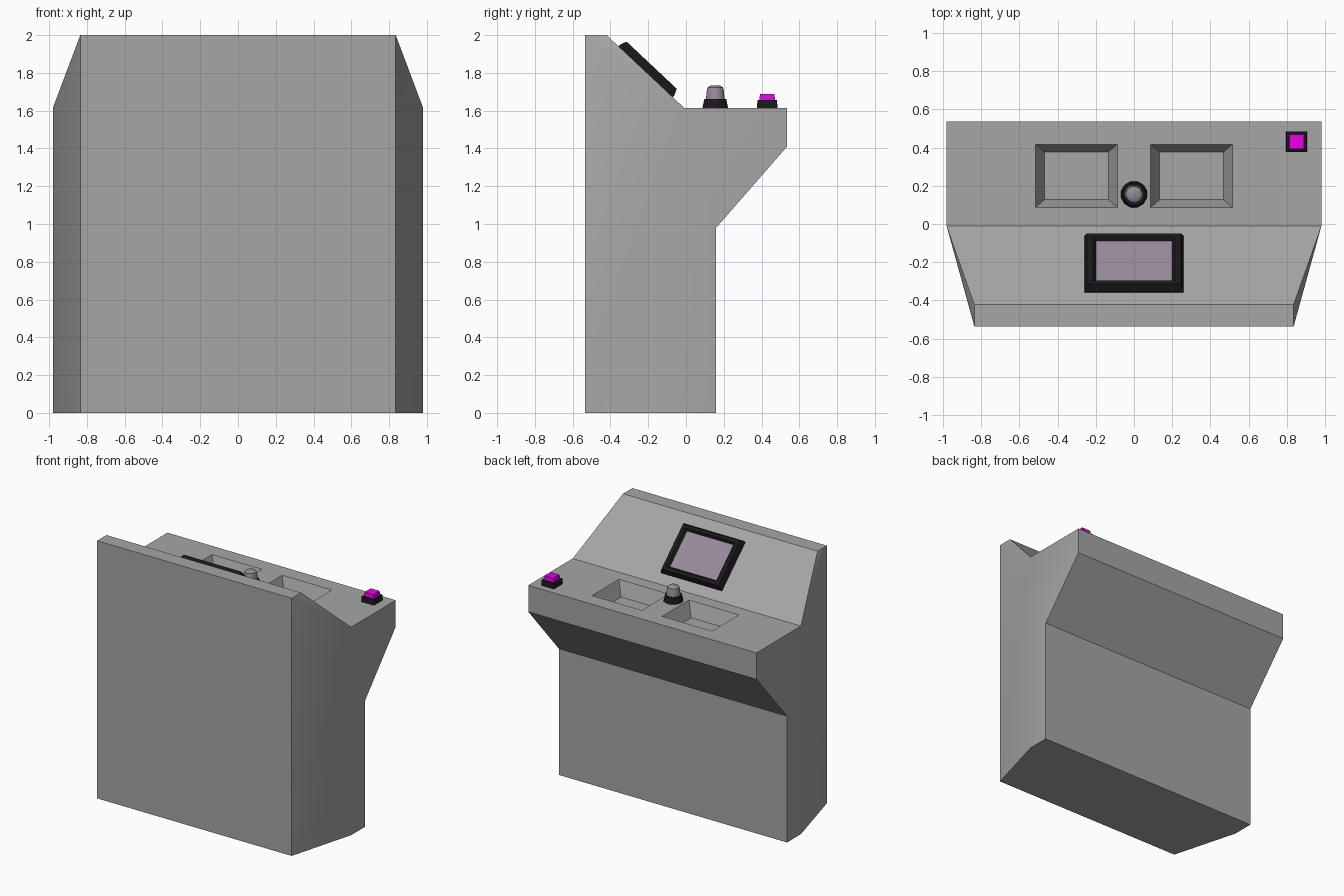
import bpy, bmesh, math
from mathutils import Matrix, Vector

if "Cube" in bpy.data.objects:
    bpy.data.objects.remove(bpy.data.objects["Cube"])


def material(name, rgb):
    m = bpy.data.materials.new(name)
    m.diffuse_color = (*rgb, 1)
    m.use_nodes = True
    m.node_tree.nodes["Principled BSDF"].inputs["Base Color"].default_value = m.diffuse_color
    return m


GREY = material("console grey", (0.38, 0.38, 0.38))
BLACK = material("trim black", (0.01, 0.01, 0.01))
MAUVE = material("display mauve", (0.32, 0.25, 0.33))
MAGENTA = material("button magenta", (0.8, 0.0, 0.8))
DESK = 1.615


def make_object(name, bm, mats):
    bmesh.ops.recalc_face_normals(bm, faces=bm.faces)
    mesh = bpy.data.meshes.new(name)
    bm.to_mesh(mesh)
    bm.free()
    for m in mats:
        mesh.materials.append(m)
    ob = bpy.data.objects.new(name, mesh)
    bpy.context.collection.objects.link(ob)
    return ob


def smooth(ob, degrees=30):
    bpy.ops.object.select_all(action='DESELECT')
    ob.select_set(True)
    bpy.context.view_layer.objects.active = ob
    bpy.ops.object.shade_smooth_by_angle(angle=math.radians(degrees))


def loft(name, rings, matrix, mats, sides=4, cap_mat=0):
    """Stack of (half x, half y, z) outlines; sides=4 gives rectangles."""
    bm = bmesh.new()
    scale = math.sqrt(2) if sides == 4 else 1
    loops = []
    for hx, hy, z in rings:
        loop = []
        for i in range(sides):
            a = 2 * math.pi * (i + 0.5) / sides
            p = Vector((hx * scale * math.cos(a), hy * scale * math.sin(a), z))
            loop.append(bm.verts.new(matrix @ p))
        loops.append(loop)
    for a, b in zip(loops, loops[1:]):
        for i in range(sides):
            j = (i + 1) % sides
            bm.faces.new((a[i], a[j], b[j], b[i]))
    bm.faces.new(loops[0])
    bm.faces.new(loops[-1]).material_index = cap_mat
    return make_object(name, bm, mats)


# Cabinet: side profile (half width, y, z), joined across x
profile = [(0.835, -0.535, 0), (0.835, -0.535, 2), (0.835, -0.42, 2),
           (0.98, -0.01, DESK), (0.98, 0.535, DESK), (0.98, 0.535, 1.41),
           (0.98, 0.16, 0.98), (0.98, 0.16, 0), (0.98, -0.01, 0)]
bm = bmesh.new()
halves = [[bm.verts.new((s * x, y, z)) for x, y, z in profile] for s in (-1, 1)]
n = len(profile)
for i in range(n):
    j = (i + 1) % n
    bm.faces.new((halves[0][i], halves[0][j], halves[1][j], halves[1][i]))
for side in halves:
    for face in ((0, 8, 3, 1), (1, 3, 2), (8, 7, 6, 5, 4, 3)):
        bm.faces.new([side[k] for k in face])
cabinet = make_object("cabinet", bm, [GREY])

# Two tapered trays sunk into the desk
for s in (-1, 1):
    cutter = loft("tray_cutter",
                  [(0.167, 0.125, -0.11), (0.214, 0.165, 0), (0.214, 0.165, 0.1)],
                  Matrix.Translation((s * 0.301, 0.252, DESK)), [GREY])
    cutter.hide_render = True
    mod = cabinet.modifiers.new("tray", 'BOOLEAN')
    mod.operation = 'DIFFERENCE'
    mod.solver = 'EXACT'
    mod.object = cutter
    bpy.context.view_layer.objects.active = cabinet
    bpy.ops.object.modifier_apply(modifier=mod.name)
    bpy.data.objects.remove(cutter)
smooth(cabinet)

# Monitor lying on the sloped panel, screen set into its frame
down = Vector((0, 0.41, DESK - 2)).normalized()
normal = Vector((1, 0, 0)).cross(down)
centre = Vector((0, -0.42, 2)) + down * 0.283
slope = Matrix((Vector((1, 0, 0)), down, normal)).transposed().to_4x4()
slope.translation = centre
loft("monitor",
     [(0.26, 0.197, -0.002), (0.26, 0.197, 0.012), (0.245, 0.182, 0.047),
      (0.215, 0.157, 0.047), (0.2, 0.144, 0.03)],
     slope, [BLACK, MAUVE], cap_mat=1)

# Round knob between the trays
spot = Matrix.Translation((0, 0.155, DESK))
smooth(loft("knob_base", [(0.07, 0.07, 0), (0.067, 0.067, 0.015), (0.06, 0.06, 0.047)],
            spot, [BLACK], sides=12), 35)
smooth(loft("knob", [(0.051, 0.051, 0.04), (0.046, 0.046, 0.09),
                     (0.042, 0.042, 0.108), (0.026, 0.026, 0.118)],
            spot, [MAUVE], sides=16), 45)

# Square push button at the desk corner
spot = Matrix.Translation((0.85, 0.43, DESK))
loft("button_base", [(0.054, 0.054, 0), (0.052, 0.052, 0.042)], spot, [BLACK])
loft("button", [(0.042, 0.042, 0.04), (0.038, 0.038, 0.073)], spot, [MAGENTA])
